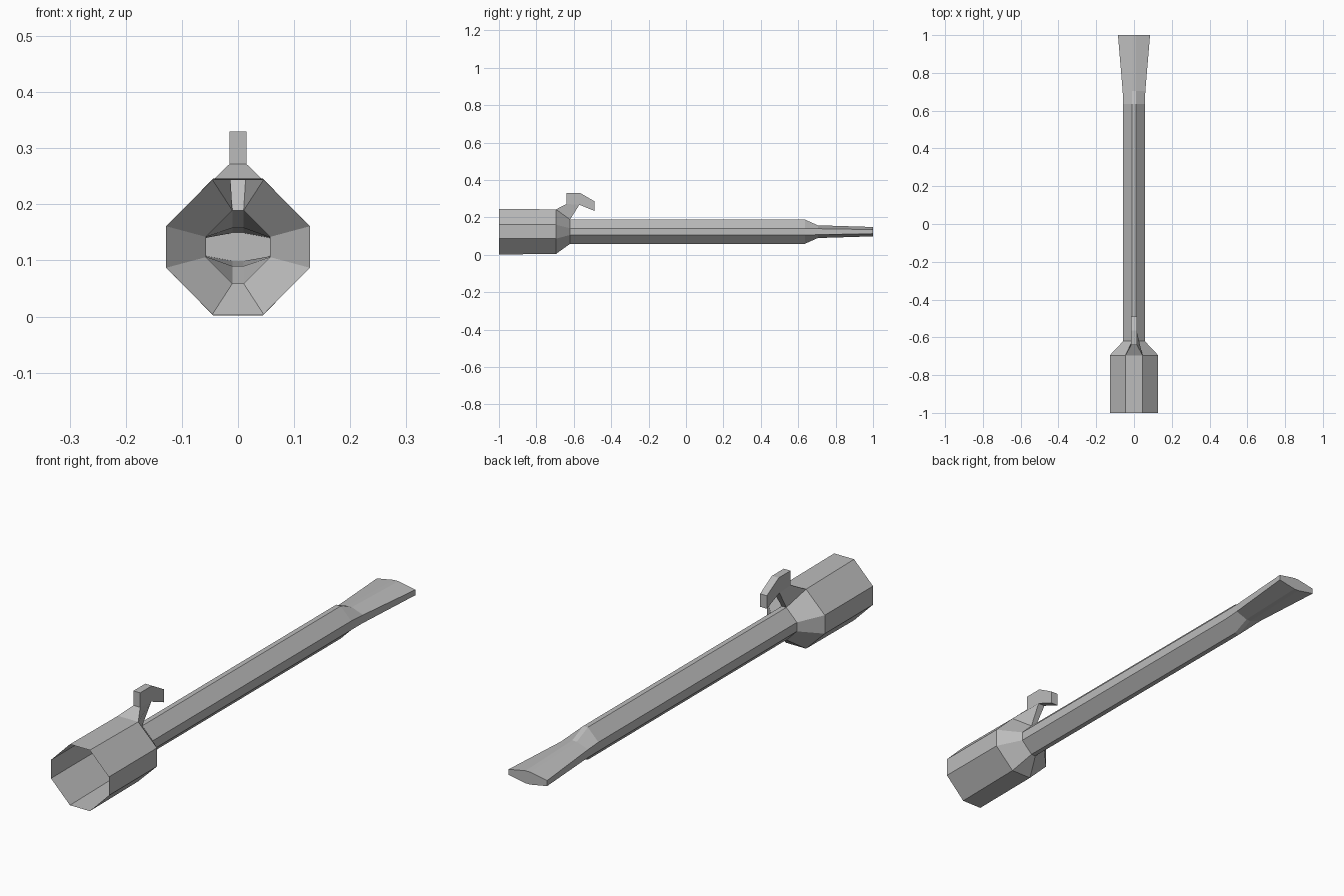
import bpy
import bmesh

cube = bpy.data.objects.get("Cube")
if cube:
    bpy.data.objects.remove(cube, do_unlink=True)

grey = bpy.data.materials.new("plain grey")
grey.use_nodes = True
colour = (0.5, 0.5, 0.5, 1)
grey.diffuse_color = colour
grey.node_tree.nodes["Principled BSDF"].inputs["Base Color"].default_value = colour

MID = 0.124  # height of the long axis


def ring(bm, y, half_x, half_z, flat_x, flat_z):
    """Octagon across the y axis, starting at the two top corners."""
    quarter = [(flat_x, half_z), (half_x, flat_z)]
    right = quarter + [(x, -z) for x, z in reversed(quarter)]
    points = [(-flat_x, half_z)] + right + [(-x, z) for x, z in reversed(right[1:])]
    return [bm.verts.new((x, y, MID + z)) for x, z in points]


def bridge(bm, a, b, skip=()):
    n = len(a)
    for i in range(n):
        if i not in skip:
            bm.faces.new((a[i], a[(i + 1) % n], b[(i + 1) % n], b[i]))


def finish(bm, name):
    bmesh.ops.recalc_face_normals(bm, faces=bm.faces)
    mesh = bpy.data.meshes.new(name)
    bm.to_mesh(mesh)
    bm.free()
    mesh.materials.append(grey)
    obj = bpy.data.objects.new(name, mesh)
    bpy.context.collection.objects.link(obj)
    return obj


# Hollow socket, collar, shaft and flared blade tip in one skin
bm = bmesh.new()
sections = [
    (-1.0, 0.128, 0.122, 0.044, 0.037),
    (-0.695, 0.128, 0.119, 0.045, 0.037),
    (-0.62, 0.057, 0.065, 0.010, 0.018),
    (0.635, 0.057, 0.065, 0.010, 0.018),
    (0.705, 0.060, 0.034, 0.010, 0.016),
    (1.0, 0.085, 0.025, 0.010, 0.011),
]
rings = [ring(bm, *s) for s in sections]
for i in range(len(rings) - 1):
    # the top panel of the collar opens into the hook
    bridge(bm, rings[i], rings[i + 1], skip=(0,) if i == 1 else ())
bm.faces.new(rings[-1])
finish(bm, "socket_and_shaft")

# Hook stem growing out of the collar opening
bm = bmesh.new()
HALF = 0.015
base = [bm.verts.new(p) for p in (
    (-0.045, -0.695, 0.243), (0.045, -0.695, 0.243),
    (0.010, -0.62, 0.189), (-0.010, -0.62, 0.189))]
neck = [bm.verts.new(p) for p in (
    (-HALF, -0.64, 0.272), (HALF, -0.64, 0.272),
    (HALF, -0.57, 0.268), (-HALF, -0.57, 0.268))]
bridge(bm, base, neck)

# Hook head: side profile carried across the width, open where it meets the stem
profile = [(-0.64, 0.33), (-0.565, 0.33), (-0.49, 0.287), (-0.49, 0.235)]
left = [neck[1]] + [bm.verts.new((HALF, y, z)) for y, z in profile] + [neck[2]]
right = [neck[0]] + [bm.verts.new((-HALF, y, z)) for y, z in profile] + [neck[3]]
bridge(bm, left, right, skip=(len(left) - 1,))
for side in (left, right):
    bm.faces.new((side[0], side[1], side[2], side[5]))
    bm.faces.new((side[2], side[3], side[4], side[5]))
finish(bm, "hook")
